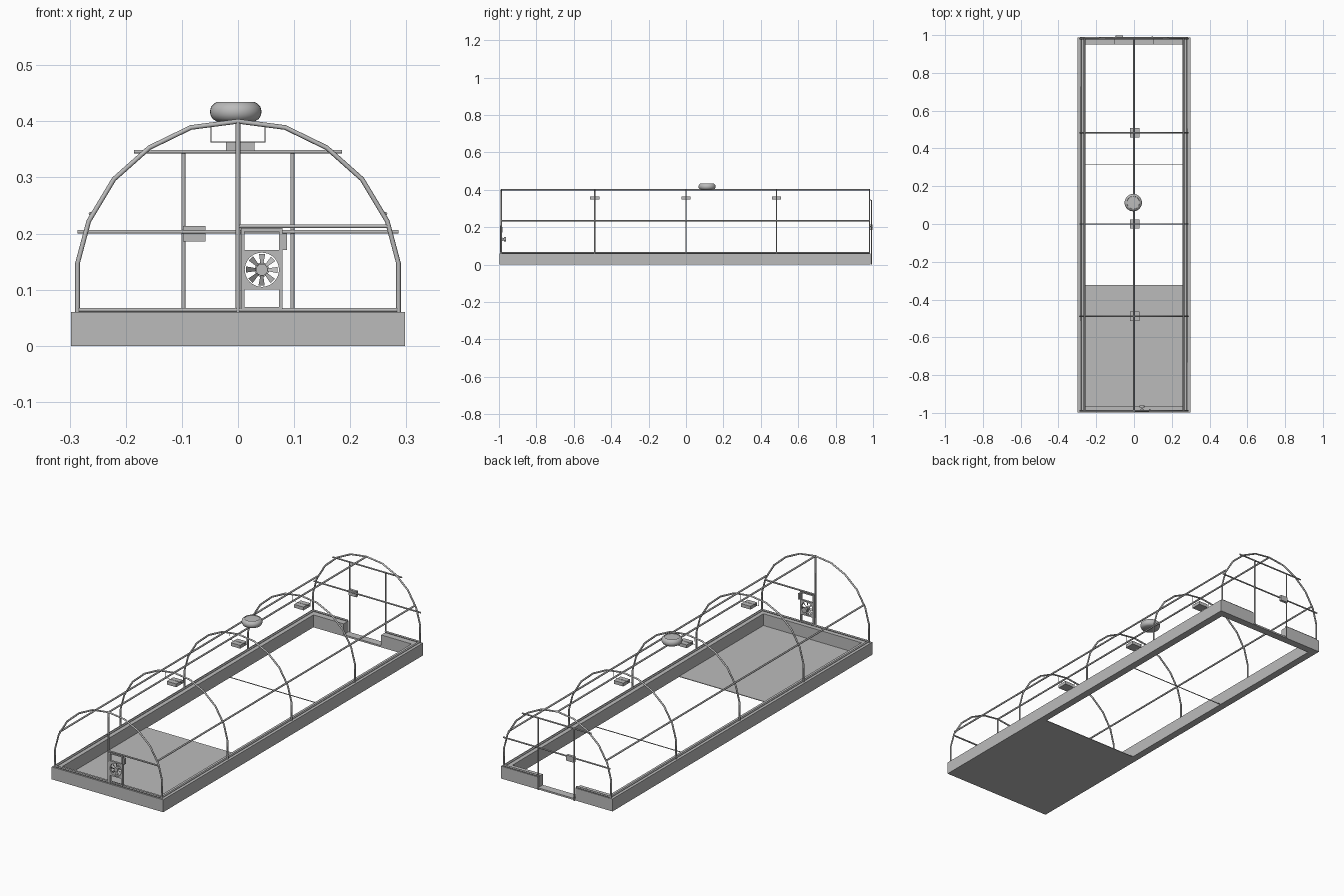
import bpy, bmesh, math
from mathutils import Matrix, Vector

if "Cube" in bpy.data.objects:
    bpy.data.objects.remove(bpy.data.objects["Cube"])

GREY = (0.5, 0.5, 0.5, 1)
metal = bpy.data.materials.new("plain_grey")
metal.use_nodes = True
metal.diffuse_color = GREY
metal.node_tree.nodes["Principled BSDF"].inputs["Base Color"].default_value = GREY


def finish(name, bm):
    mesh = bpy.data.meshes.new(name)
    bmesh.ops.recalc_face_normals(bm, faces=bm.faces)
    bm.to_mesh(mesh)
    bm.free()
    ob = bpy.data.objects.new(name, mesh)
    bpy.context.collection.objects.link(ob)
    mesh.materials.append(metal)
    return ob


def box(name, x, y, z):
    """Box from (low, high) ranges."""
    bm = bmesh.new()
    size = [b - a for a, b in (x, y, z)]
    mid = [(a + b) / 2 for a, b in (x, y, z)]
    bmesh.ops.create_cube(bm, size=1, matrix=Matrix.Translation(mid) @ Matrix.Diagonal((*size, 1)))
    return finish(name, bm)


def tube(name, points, r=0.0042):
    """Round pipe through a list of points."""
    cu = bpy.data.curves.new(name, "CURVE")
    cu.dimensions = "3D"
    cu.bevel_depth = r
    cu.bevel_resolution = 1
    cu.use_fill_caps = True
    sp = cu.splines.new("POLY")
    sp.points.add(len(points) - 1)
    for p, co in zip(sp.points, points):
        p.co = (*co, 1)
    cu.materials.append(metal)
    ob = bpy.data.objects.new(name, cu)
    bpy.context.collection.objects.link(ob)
    bpy.ops.object.select_all(action="DESELECT")
    ob.select_set(True)
    bpy.context.view_layer.objects.active = ob
    bpy.ops.object.convert(target="MESH")
    return bpy.context.object


def smooth(ob, angle=40):
    bpy.ops.object.select_all(action="DESELECT")
    ob.select_set(True)
    bpy.context.view_layer.objects.active = ob
    bpy.ops.object.shade_smooth_by_angle(angle=math.radians(angle))


# Raised base walls, with a doorway gap at the back
W, IN, H, BACK = 0.298, 0.262, 0.06, 0.987
box("base_front_wall", (-W, W), (-0.997, -0.965), (0, H))
for side, s in (("left", 1), ("right", -1)):
    box(f"base_{side}_wall", sorted((s * IN, s * W)), (-0.965, BACK), (0, H))
    box(f"base_back_wall_{side}", sorted((s * 0.1, s * IN)), (0.95, BACK), (0, H))
box("door_sill", (-0.1, 0.1), (0.95, BACK), (0, 0.008))

# Floor at the front end and a thin line across the ground further back
box("floor_panel", (-IN, IN), (-0.965, -0.322), (0, 0.003))
box("ground_strip", (-IN, IN), (0.312, 0.315), (0, 0.003))

# Arched hoops
half = [(0.286, H), (0.286, 0.147), (0.266, 0.222), (0.221, 0.297), (0.158, 0.353), (0.084, 0.389)]
profile = half + [(0, 0.4)] + [(-x, z) for x, z in reversed(half)]
hoops = [-0.988, -0.488, 0, 0.484, 0.981]
for i, y in enumerate(hoops):
    tube(f"hoop_{i + 1}", [(x, y, z) for x, z in profile])

# Long rails: ridge, mid side rails and bottom rails
for name, x, z in (("ridge_rail", 0, 0.4), ("left_side_rail", 0.262, 0.235), ("right_side_rail", -0.262, 0.235),
                   ("left_bottom_rail", 0.283, 0.064), ("right_bottom_rail", -0.283, 0.064)):
    tube(name, [(x, hoops[0], z), (x, hoops[-1], z)])
for name, y, e in (("front_bottom_rail", hoops[0], 0.283), ("back_bottom_left", hoops[-1], 0.283),
                   ("back_bottom_right", hoops[-1], -0.283)):
    start = -0.283 if name.startswith("front") else math.copysign(0.1, e)
    tube(name, [(start, y, 0.064), (e, y, 0.064)])

# Back end: door posts, cross bars and latch
for side, s in (("left", 1), ("right", -1)):
    tube(f"door_post_{side}", [(s * 0.097, 0.991, 0), (s * 0.097, 0.991, 0.346)], 0.0035)
tube("door_top_bar", [(-0.185, 0.987, 0.346), (0.185, 0.987, 0.346)], 0.0035)
tube("door_middle_bar", [(-0.286, 0.987, 0.203), (0.286, 0.987, 0.203)], 0.0035)
box("door_latch", (-0.098, -0.058), (0.985, 0.998), (0.186, 0.213))

# Front end: post, half bar and fan panel
FY = -0.988
tube("front_post", [(0, FY, H), (0, FY, 0.4)])
tube("front_half_bar", [(0, FY, 0.213), (0.269, FY, 0.213)], 0.0038)
fy = (-0.994, -0.984)
for name, x in (("left", (0.073, 0.079)), ("right", (0.005, 0.012))):
    box(f"fan_panel_{name}", x, fy, (0.064, 0.21))
for i, z in enumerate(((0.064, 0.069), (0.1, 0.105), (0.166, 0.171), (0.204, 0.21))):
    box(f"fan_panel_bar_{i + 1}", (0.012, 0.073), fy, z)
box("fan_control", (0.079, 0.087), (-0.992, -0.98), (0.171, 0.2))

# Fan shroud: square plate with a round hole
C = Vector((0.0425, 0, 0.1355))
bm = bmesh.new()
n = 32
rings = []
for y in fy:
    for square in (False, True):
        ring = []
        for k in range(n):
            a = math.tau * k / n
            c, s = math.cos(a), math.sin(a)
            r = 0.0325 / max(abs(c), abs(s)) if square else 0.0305
            ring.append(bm.verts.new((C.x + r * c, y, C.z + r * s)))
        rings.append(ring)
for a, b in ((0, 1), (1, 3), (3, 2), (2, 0)):
    for k in range(n):
        m = (k + 1) % n
        bm.faces.new((rings[a][k], rings[a][m], rings[b][m], rings[b][k]))
finish("fan_shroud", bm)

# Fan blades, hub and motor
bm = bmesh.new()
for k in range(8):
    turn = Matrix.Translation((C.x, -0.988, C.z)) @ Matrix.Rotation(math.tau * k / 8, 4, "Y")
    corners = [(0.007, -0.003, -0.002), (0.028, -0.003, -0.006), (0.028, 0.003, 0.005), (0.007, 0.003, 0.002)]
    bm.faces.new([bm.verts.new(turn @ Vector(c)) for c in corners])
finish("fan_blades", bm)
for name, r, y0, y1 in (("fan_hub", 0.0105, -0.994, -0.982), ("fan_motor", 0.013, -0.972, -0.962),
                        ("fan_shaft", 0.006, -0.982, -0.972)):
    bm = bmesh.new()
    bmesh.ops.create_cone(bm, cap_ends=True, segments=20, radius1=r, radius2=r, depth=y1 - y0,
                          matrix=Matrix.Translation((C.x, (y0 + y1) / 2, C.z)) @ Matrix.Rotation(math.pi / 2, 4, "X"))
    smooth(finish(name, bm))

# Hanging boxes under the three inner hoops
for i, y in enumerate(hoops[1:4]):
    box(f"hanging_box_{i + 1}", (-0.021, 0.029), (y - 0.025, y + 0.025), (0.347, 0.363))
    tube(f"hanger_{i + 1}", [(-0.048, y, 0.393), (-0.048, y, 0.363), (0.048, y, 0.363), (0.048, y, 0.393)], 0.0012)

# Round roof vent: lathed bulging drum with a shallow cap
outline = [(0, 0.4), (0.034, 0.4), (0.041, 0.404), (0.045, 0.411), (0.046, 0.418), (0.044, 0.426),
           (0.038, 0.432), (0.034, 0.434), (0.033, 0.431), (0, 0.432)]
bm = bmesh.new()
verts = [bm.verts.new((r, 0, z)) for r, z in outline]
edges = [bm.edges.new(p) for p in zip(verts, verts[1:])]
bmesh.ops.spin(bm, geom=verts + edges, cent=(0, 0, 0), axis=(0, 0, 1), angle=math.tau, steps=32)
bmesh.ops.remove_doubles(bm, verts=bm.verts, dist=0.0002)
vent = finish("roof_vent", bm)
vent.location = (-0.004, 0.113, 0)
smooth(vent)
